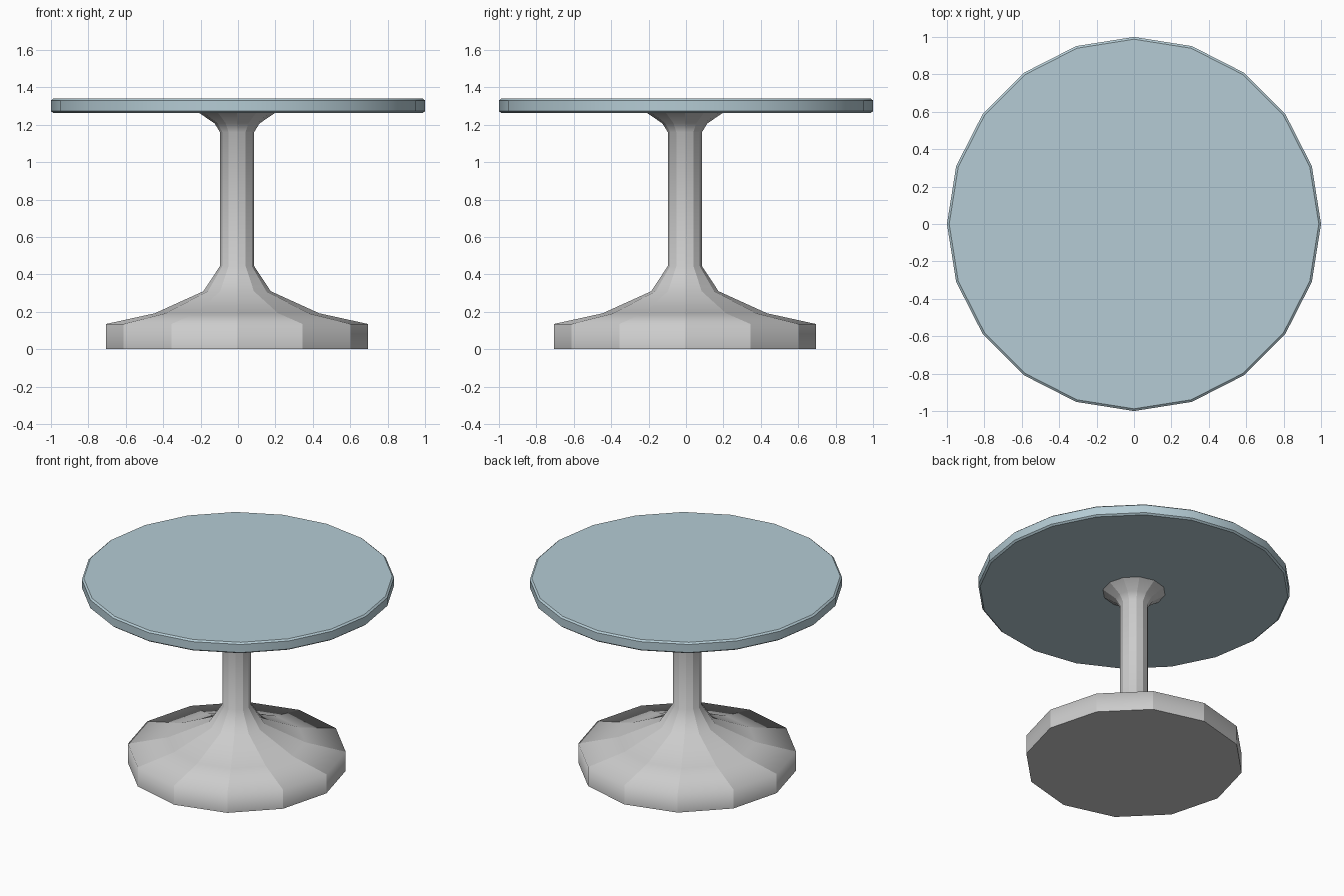
import bpy, bmesh
from math import cos, sin, tau, radians

if "Cube" in bpy.data.objects:
    bpy.data.objects.remove(bpy.data.objects["Cube"])


def lathe(name, profile, sides, centre=(0, 0), facet=False):
    """Revolve an (r, z) profile into a capped solid."""
    bm = bmesh.new()
    rings = [[bm.verts.new((centre[0] + r * cos(tau * i / sides),
                            centre[1] + r * sin(tau * i / sides), z))
              for i in range(sides)] for r, z in profile]
    for a, b in zip(rings, rings[1:]):
        for i in range(sides):
            j = (i + 1) % sides
            bm.faces.new((a[i], a[j], b[j], b[i]))
    bm.faces.new(rings[0][::-1])
    bm.faces.new(rings[-1])
    if facet:
        # hard vertical edges, soft along the profile, hard end rims
        for f in bm.faces:
            f.smooth = True
        for a, b in zip(rings, rings[1:]):
            for v, w in zip(a, b):
                bm.edges.get((v, w)).smooth = False
        for ring in (rings[0], rings[-1]):
            for i in range(sides):
                bm.edges.get((ring[i], ring[i - 1])).smooth = False
    mesh = bpy.data.meshes.new(name)
    bm.to_mesh(mesh)
    bm.free()
    obj = bpy.data.objects.new(name, mesh)
    bpy.context.collection.objects.link(obj)
    return obj


# Pedestal: foot, flared dish, column and top flange
lathe("pedestal",
      [(0.70, 0), (0.70, 0.135), (0.44, 0.192), (0.18, 0.31), (0.091, 0.445),
       (0.091, 1.16), (0.12, 1.207), (0.205, 1.265)],
      12, centre=(-0.005, -0.006), facet=True)

# Round tabletop with a thin bevelled rim
top = lathe("tabletop",
            [(0.988, 1.263), (1.0, 1.273), (1.0, 1.33), (0.988, 1.34)], 20)
mat = bpy.data.materials.new("blue_grey")
mat.diffuse_color = (0.46, 0.60, 0.66, 1)
mat.use_nodes = True
mat.node_tree.nodes["Principled BSDF"].inputs["Base Color"].default_value = mat.diffuse_color
top.data.materials.append(mat)
bpy.context.view_layer.objects.active = top
top.select_set(True)
bpy.ops.object.shade_smooth_by_angle(angle=radians(30))
